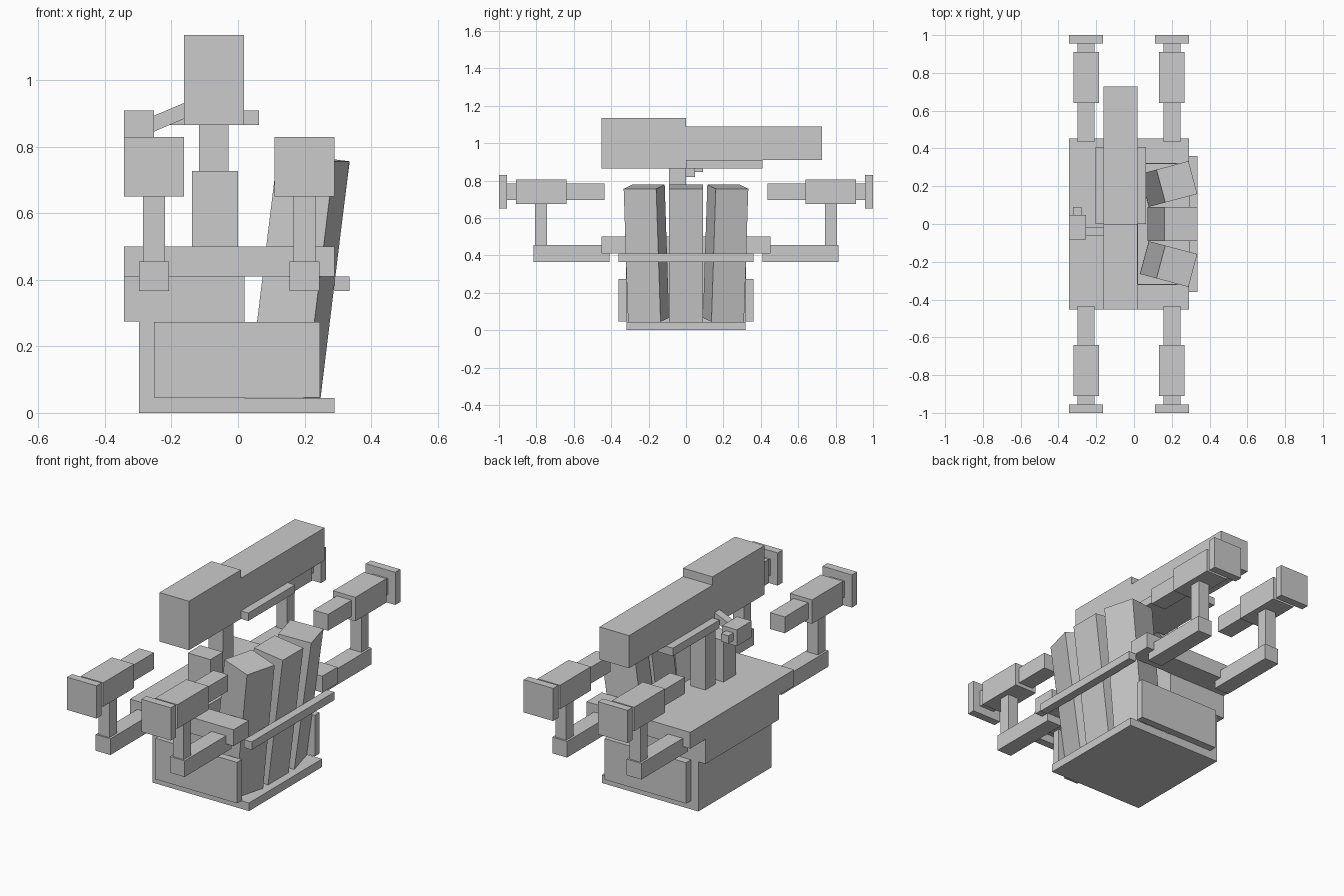
import bpy, bmesh
from math import radians
from mathutils import Matrix, Vector

if "Cube" in bpy.data.objects:
    bpy.data.objects.remove(bpy.data.objects["Cube"])


def box(name, x, y, z, matrix=None):
    """Box from (min, max) ranges, optionally transformed."""
    bm = bmesh.new()
    bmesh.ops.create_cube(bm, size=1)
    lo, hi = (Vector(c) for c in zip(x, y, z))
    for v in bm.verts:
        v.co = Vector([lo[i] + (v.co[i] + 0.5) * (hi[i] - lo[i]) for i in range(3)])
    if matrix:
        bm.transform(matrix)
    me = bpy.data.meshes.new(name)
    bm.to_mesh(me)
    bm.free()
    ob = bpy.data.objects.new(name, me)
    bpy.context.collection.objects.link(ob)
    return ob


def span(s, a, b):
    """Range a..b mirrored to side s."""
    return tuple(sorted((s * a, s * b)))


def around(c, width):
    return (c - width / 2, c + width / 2)


# Hull
box("base_plate", (-0.298, 0.29), (-0.318, 0.318), (0, 0.045))
box("lower_body", (-0.298, 0.02), (-0.318, 0.318), (0.045, 0.275))
box("upper_body", (-0.343, 0.02), (-0.32, 0.32), (0.275, 0.5))

# Side panels, rails and gun arms on both sides
for s, side in ((-1, "front"), (1, "back")):
    box(f"{side}_panel", (-0.252, 0.246), span(s, 0.318, 0.36), (0.047, 0.273))
    box(f"{side}_rail", (-0.343, 0.29), span(s, 0.32, 0.453), (0.41, 0.5))
    for cx, end in ((-0.253, "left"), (0.2, "right")):
        n = f"{side}_{end}"
        box(f"{n}_arm", around(cx, 0.09), span(s, 0.408, 0.815), (0.366, 0.455))
        box(f"{n}_post", around(cx, 0.066), span(s, 0.742, 0.806), (0.455, 0.69))
        box(f"{n}_barrel", around(cx, 0.09), span(s, 0.435, 0.64), (0.695, 0.785))
        box(f"{n}_housing", around(cx, 0.136), span(s, 0.64, 0.91), (0.675, 0.807))
        box(f"{n}_neck", around(cx, 0.09), span(s, 0.91, 0.956), (0.695, 0.785))
        box(f"{n}_end_plate", around(cx, 0.18), span(s, 0.956, 1.0), (0.65, 0.83))

# Leaning slats
for i, (px, py, a) in enumerate(((0.225, -0.223, -15), (0.246, 0, 0), (0.225, 0.223, 15))):
    m = (Matrix.Translation((px, py, 0.045)) @ Matrix.Rotation(radians(a), 4, 'Z')
         @ Matrix.Rotation(radians(7.2), 4, 'Y'))
    box(f"slat_{i + 1}", (-0.177, 0), (-0.09, 0.09), (0, 0.717), m)
box("slat_bar", (0.29, 0.336), (-0.36, 0.36), (0.366, 0.41))

# Top unit on its column
box("seat_block", (-0.138, 0), (-0.24, -0.13), (0.5, 0.728))
box("column", (-0.118, -0.028), (-0.09, 0), (0.5, 0.866))
box("top_unit_front", (-0.162, 0.018), (-0.453, 0), (0.866, 1.136))
box("top_unit_back", (-0.162, 0.018), (0, 0.728), (0.91, 1.09))
box("under_plate", (-0.205, 0.063), (0, 0.408), (0.866, 0.91))

# Sensor on a sloping strut
box("sensor", (-0.343, -0.253), (-0.083, 0.047), (0.82, 0.91))
box("sensor_lens", (-0.322, -0.277), (0.047, 0.09), (0.845, 0.888))
m = Matrix.Translation((-0.205, -0.04, 0.89)) @ Matrix.Rotation(radians(-23), 4, 'Y')
box("sensor_strut", (-0.065, 0.065), (-0.022, 0.022), (-0.022, 0.022), m)
